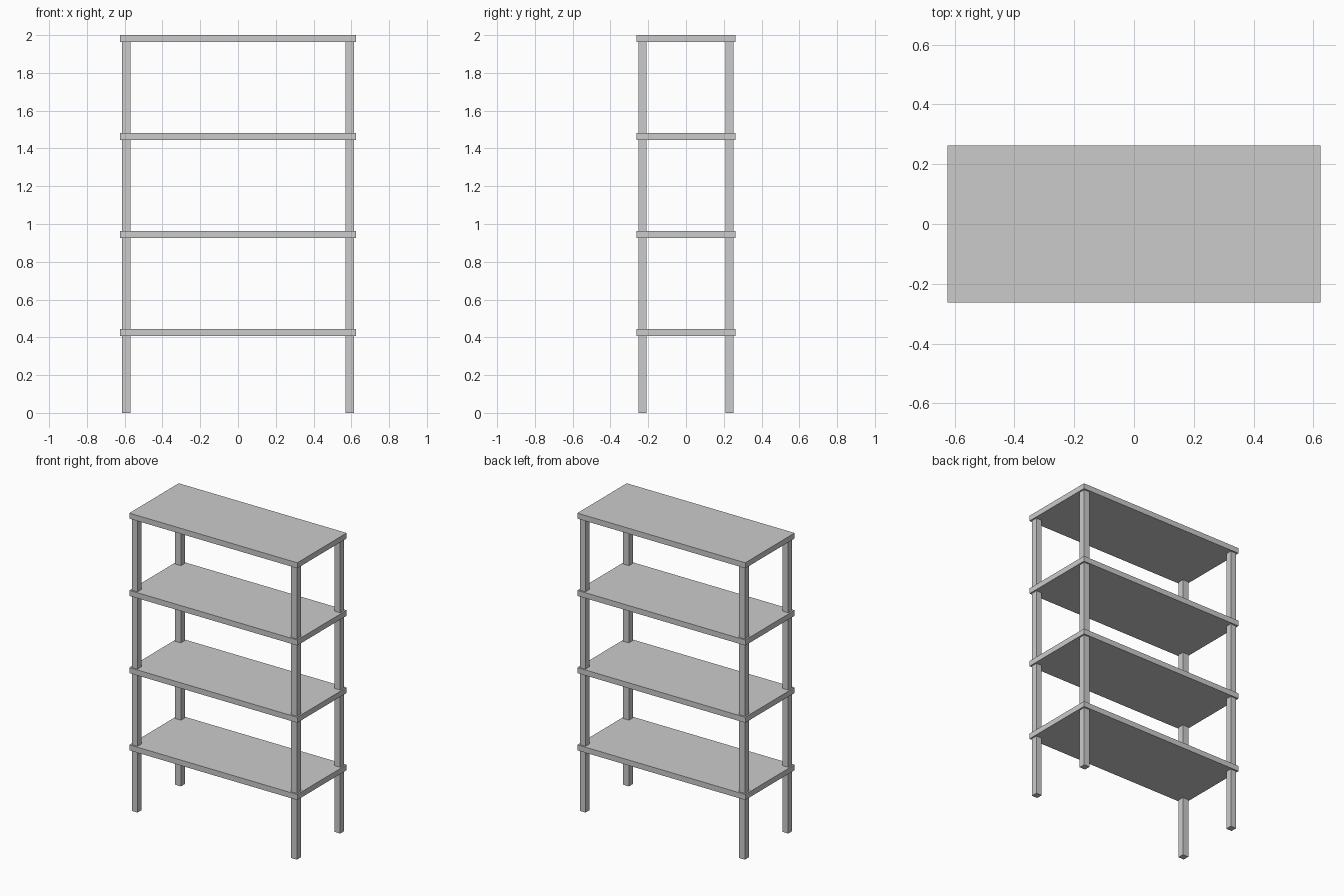
import bpy

if "Cube" in bpy.data.objects:
    bpy.data.objects.remove(bpy.data.objects["Cube"])

SHELF_W, SHELF_D, SHELF_T = 1.247, 0.524, 0.037
POST, INSET = 0.043, 0.0105
SPACING = 0.5185


def box(name, size, center):
    bpy.ops.mesh.primitive_cube_add(size=1, location=center)
    obj = bpy.context.object
    obj.name = name
    obj.scale = size
    bpy.ops.object.transform_apply(location=False, rotation=False, scale=True)
    return obj


# Four evenly spaced shelves, the top one closing the frame
for i in range(4):
    top = 2.0 - (3 - i) * SPACING
    box(f"shelf_{i + 1}", (SHELF_W, SHELF_D, SHELF_T), (0, 0, top - SHELF_T / 2))

# Corner posts from the floor up into the top shelf
px = SHELF_W / 2 - INSET - POST / 2
py = SHELF_D / 2 - INSET - POST / 2
post_h = 2.0 - SHELF_T / 2
for sx, side in ((-1, "left"), (1, "right")):
    for sy, face in ((-1, "front"), (1, "back")):
        box(f"{face}_{side}_post", (POST, POST, post_h), (sx * px, sy * py, post_h / 2))
